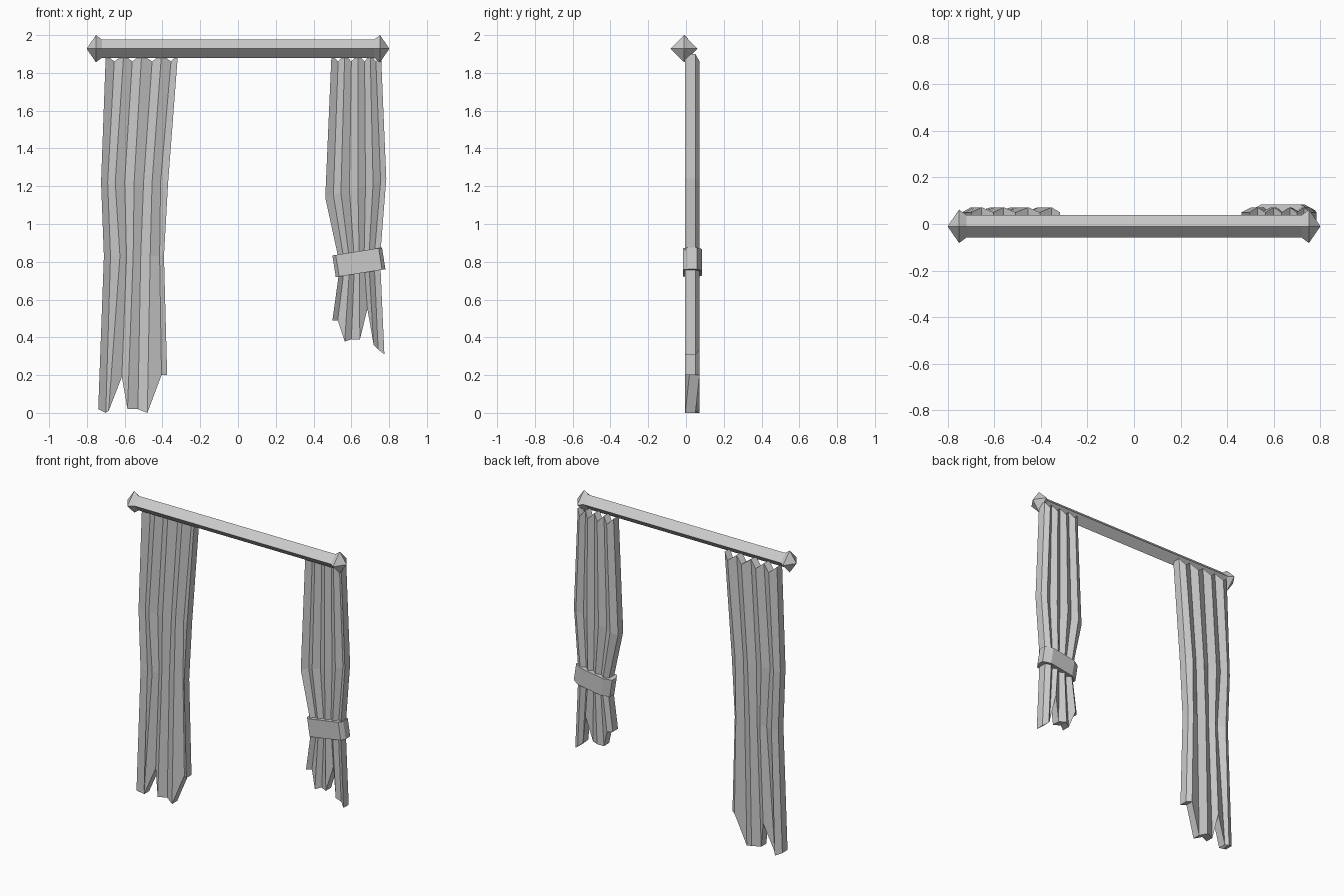
import bpy, bmesh, math
from mathutils import Matrix

if "Cube" in bpy.data.objects:
    bpy.data.objects.remove(bpy.data.objects["Cube"])


def make_object(name, bm):
    bmesh.ops.recalc_face_normals(bm, faces=bm.faces)
    mesh = bpy.data.meshes.new(name)
    bm.to_mesh(mesh)
    bm.free()
    obj = bpy.data.objects.new(name, mesh)
    bpy.context.collection.objects.link(obj)
    return obj


def loft(name, rings):
    """Closed solid through rings of equal point count, capped at both ends."""
    bm = bmesh.new()
    vs = [[bm.verts.new(p) for p in ring] for ring in rings]
    n = len(vs[0])
    for a, b in zip(vs, vs[1:]):
        for i in range(n):
            j = (i + 1) % n
            bm.faces.new((a[i], a[j], b[j], b[i]))
    bm.faces.new(vs[0])
    bm.faces.new(vs[-1])
    return make_object(name, bm)


def diamond(x, r, y=-0.01, z=1.928):
    return [(x, y - r, z), (x, y, z + r), (x, y + r, z), (x, y, z - r)]


def curtain(name, rows):
    """Pleated cloth: each row is a list of (x, z); folds alternate in depth."""
    bm = bmesh.new()
    grid = []
    for row in rows:
        front, back = [], []
        for i, (x, z) in enumerate(row):
            y = 0.022 * (i % 2) - 0.004
            front.append(bm.verts.new((x, y, z)))
            back.append(bm.verts.new((x, y + 0.054, z)))
        grid.append((front, back))
    last = len(rows[0]) - 1
    for (f0, b0), (f1, b1) in zip(grid, grid[1:]):
        for i in range(last):
            bm.faces.new((f0[i], f1[i], f1[i + 1], f0[i + 1]))
            bm.faces.new((b0[i], b0[i + 1], b1[i + 1], b1[i]))
        for i in (0, last):
            bm.faces.new((f0[i], b0[i], b1[i], f1[i]))
    # top edge and hem
    for f, b in (grid[0], grid[-1]):
        for i in range(last):
            bm.faces.new((f[i], f[i + 1], b[i + 1], b[i]))
    return make_object(name, bm)


def row(xs, z_left, z_right=None):
    z_right = z_left if z_right is None else z_right
    return [(x, z_left + (z_right - z_left) * i / (len(xs) - 1)) for i, x in enumerate(xs)]


def top_row(xs):
    return [(x, 1.86 if i % 2 else 1.9) for i, x in enumerate(xs)]


# Square rod set on its edge, with pointed finials
loft("curtain_rod", [diamond(-0.73, 0.048), diamond(0.73, 0.048)])
for side, name in ((-1, "left_finial"), (1, "right_finial")):
    loft(name, [diamond(side * 0.72, 0.048), diamond(side * 0.752, 0.072),
                diamond(side * 0.8, 0.002)])

# Long loose curtain
curtain("left_curtain", [
    top_row([-0.70, -0.655, -0.605, -0.56, -0.51, -0.455, -0.405, -0.355, -0.318]),
    row([-0.725, -0.69, -0.65, -0.60, -0.55, -0.50, -0.455, -0.41, -0.37], 1.22),
    row([-0.71, -0.675, -0.625, -0.59, -0.555, -0.515, -0.465, -0.415, -0.392], 0.83),
    [(-0.74, 0.02), (-0.70, 0.0), (-0.685, 0.01), (-0.615, 0.19), (-0.585, 0.02),
     (-0.53, 0.02), (-0.48, 0.0), (-0.405, 0.2), (-0.375, 0.2)],
])

# Shorter gathered curtain
curtain("right_curtain", [
    top_row([0.495, 0.53, 0.565, 0.60, 0.635, 0.67, 0.70, 0.73, 0.757]),
    row([0.462, 0.505, 0.545, 0.59, 0.635, 0.675, 0.715, 0.755, 0.785], 1.14, 1.24),
    row([0.54, 0.565, 0.592, 0.617, 0.642, 0.667, 0.692, 0.72, 0.752], 0.78, 0.82),
    [(0.50, 0.49), (0.528, 0.49), (0.565, 0.378), (0.60, 0.39), (0.645, 0.388),
     (0.685, 0.55), (0.718, 0.36), (0.742, 0.335), (0.775, 0.31)],
])

# Tilted band tying the right curtain
plan = [(-0.133, 0.01), (-0.115, -0.016), (0.115, -0.016), (0.133, 0.01),
        (0.133, 0.058), (0.085, 0.084), (-0.085, 0.084), (-0.133, 0.058)]
tie = loft("tie_band", [[(x, y, z) for x, y in plan] for z in (-0.058, 0.058)])
tie.data.transform(Matrix.Translation((0.64, 0, 0.797)) @ Matrix.Rotation(math.radians(-9), 4, 'Y'))
